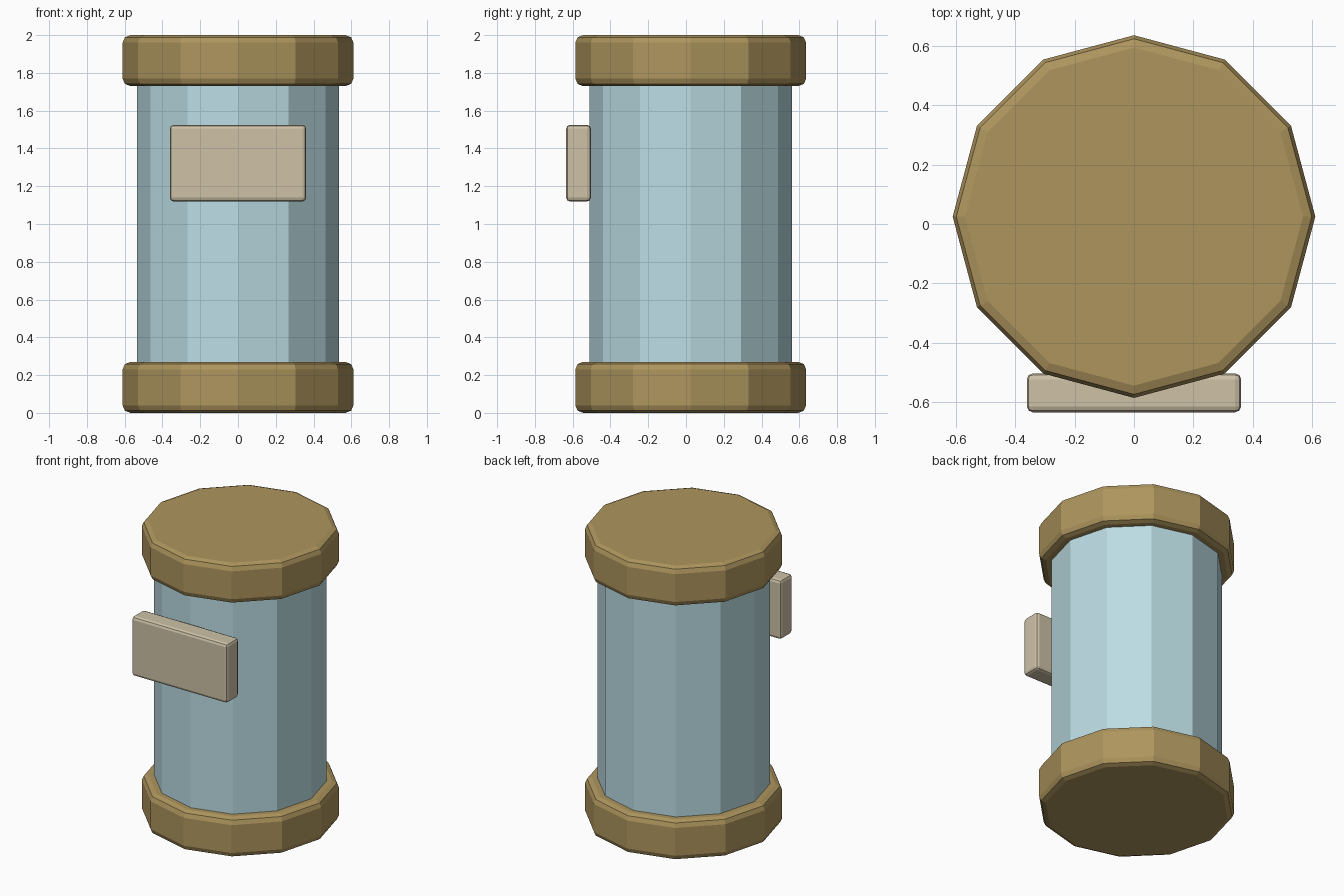
import bpy

if "Cube" in bpy.data.objects:
    bpy.data.objects.remove(bpy.data.objects["Cube"])

CY = 0.025      # axis of the canister, pushed back by the front plate
R_CAP, H_CAP = 0.611, 0.27
R_TUBE = 0.535


def material(name, color):
    m = bpy.data.materials.new(name)
    m.diffuse_color = (*color, 1.0)
    m.use_nodes = True
    m.node_tree.nodes["Principled BSDF"].inputs["Base Color"].default_value = m.diffuse_color
    return m


def finish(obj, name, mat, bevel=0.0):
    obj.name = name
    obj.data.materials.append(mat)
    if bevel:
        b = obj.modifiers.new("rounded_edges", 'BEVEL')
        b.width = bevel
        b.segments = 2
        b.limit_method = 'ANGLE'
        b.angle_limit = 1.0   # only rims, not the 30 degree side edges
    return obj


def drum(name, radius, z0, z1, mat, bevel=0.0):
    bpy.ops.mesh.primitive_cylinder_add(
        vertices=12, radius=radius, depth=z1 - z0,
        location=(0, CY, (z0 + z1) / 2))
    return finish(bpy.context.object, name, mat, bevel)


brass = material("brass", (0.42, 0.30, 0.11))
glass = material("pale_blue_glass", (0.50, 0.72, 0.77))
paper = material("cream", (0.62, 0.54, 0.39))

# Twelve-sided jar body, ends tucked into the caps
drum("glass_body", R_TUBE, 0.15, 1.85, glass)

# Bottom and top caps
drum("bottom_cap", R_CAP, 0.0, H_CAP, brass, 0.04)
drum("top_cap", R_CAP, 2 - H_CAP, 2.0, brass, 0.04)

# Front label plate
bpy.ops.mesh.primitive_cube_add(size=1, location=(0, -0.569, 1.322))
plate = bpy.context.object
plate.scale = (0.722, 0.131, 0.405)
bpy.ops.object.transform_apply(location=False, rotation=False, scale=True)
finish(plate, "label_plate", paper, 0.02)
